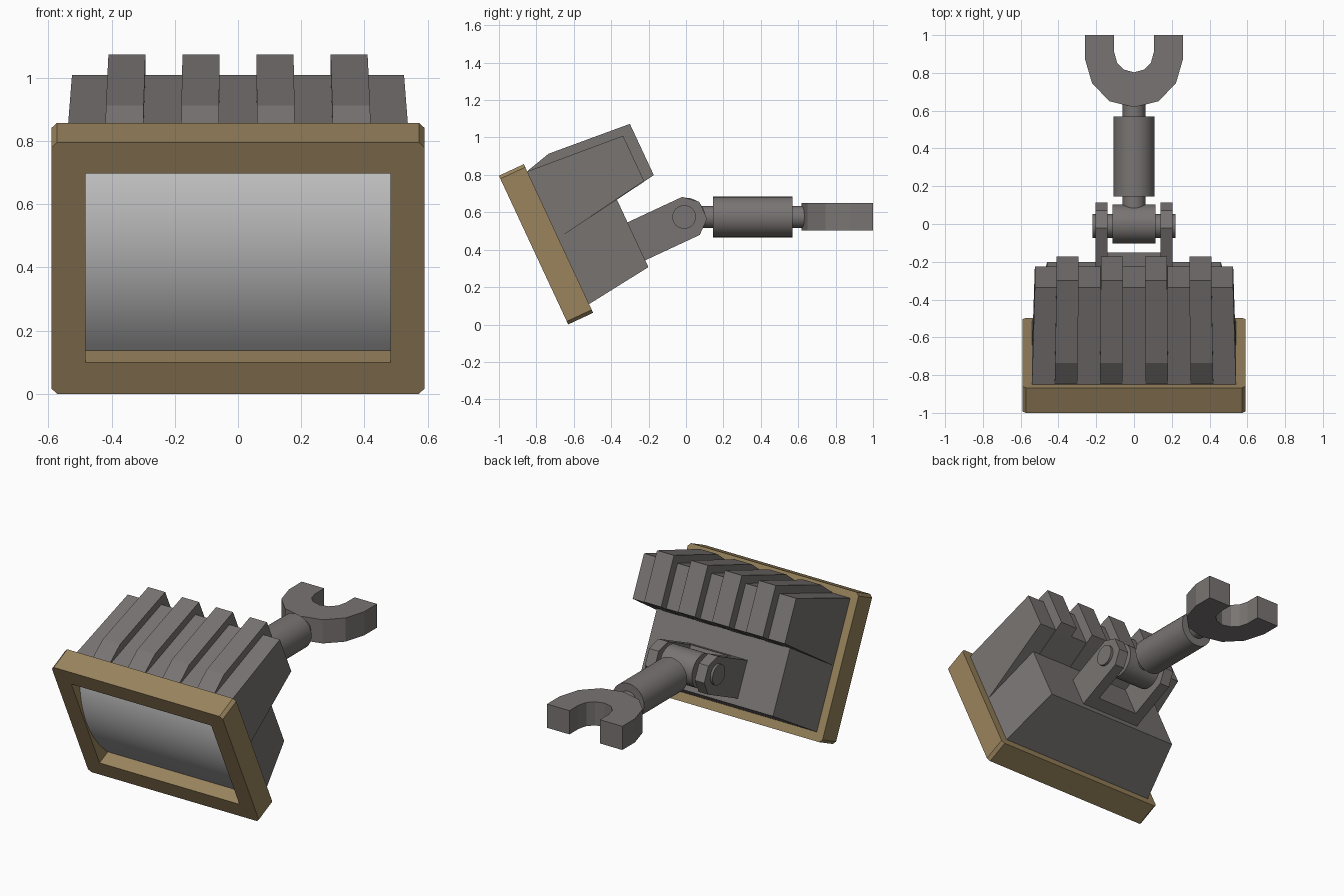
import bpy, bmesh, math
from mathutils import Matrix, Vector

cube = bpy.data.objects.get("Cube")
if cube:
    bpy.data.objects.remove(cube)


def material(name, rgb):
    m = bpy.data.materials.new(name)
    m.use_nodes = True
    m.diffuse_color = (*rgb, 1)
    m.node_tree.nodes["Principled BSDF"].inputs["Base Color"].default_value = (*rgb, 1)
    return m


GREY = material("dark_grey", (0.19, 0.175, 0.17))
TAN = material("tan", (0.32, 0.23, 0.11))
GLASS = material("light_grey", (0.64, 0.64, 0.64))

# The lamp head is modelled upright (x across, y back, z up) and then tilted
HEAD = Matrix.Translation((0, -0.815, 0.398)) @ Matrix.Rotation(math.radians(25), 4, 'X')
FRAME_BACK = 0.147


def finish(name, bm, mat, matrix=None, smooth=False):
    bmesh.ops.recalc_face_normals(bm, faces=bm.faces)
    if matrix:
        bm.transform(matrix)
    mesh = bpy.data.meshes.new(name)
    bm.to_mesh(mesh)
    bm.free()
    mesh.materials.append(mat)
    if smooth:
        mesh.shade_smooth()
        mesh.set_sharp_from_angle(angle=math.radians(35))
    ob = bpy.data.objects.new(name, mesh)
    bpy.context.collection.objects.link(ob)
    return ob


def side_prism(name, profile, x0, x1, mat, taper=0.0, smooth=False):
    """Extrude a (back, up) profile across x, narrowing towards the back."""
    bm = bmesh.new()
    ends = [[bm.verts.new((x * (1 - taper * (w - FRAME_BACK)), w, v)) for w, v in profile]
            for x in (x0, x1)]
    for loop in ends:
        bm.faces.new(loop)
    n = len(profile)
    for i in range(n):
        j = (i + 1) % n
        bm.faces.new((ends[0][i], ends[0][j], ends[1][j], ends[1][i]))
    return finish(name, bm, mat, HEAD, smooth)


def rod(name, center, radius, length, axis):
    bm = bmesh.new()
    turn = Vector((0, 0, 1)).rotation_difference(Vector(axis)).to_matrix().to_4x4()
    bmesh.ops.create_cone(bm, cap_ends=True, segments=32, radius1=radius, radius2=radius,
                          depth=length, matrix=Matrix.Translation(center) @ turn)
    return finish(name, bm, GREY, smooth=True)


# Frame: rectangular ring with clipped outer corners
def rect_loop(hx, hz, cut):
    pts = []
    for sx, sz in ((1, 1), (-1, 1), (-1, -1), (1, -1)):
        pair = [(sx * hx, sz * (hz - cut)), (sx * (hx - cut), sz * hz)]
        pts += pair if sx * sz > 0 else pair[::-1]
    return pts


bm = bmesh.new()
outer, inner = rect_loop(0.59, 0.4385, 0.018), rect_loop(0.483, 0.33, 0)
loops = [[bm.verts.new((x, y, z)) for x, z in pts]
         for pts, y in ((outer, 0), (outer, FRAME_BACK), (inner, FRAME_BACK), (inner, 0))]
for k in range(4):
    a, b = loops[k], loops[(k + 1) % 4]
    for i in range(8):
        j = (i + 1) % 8
        bm.faces.new((a[i], a[j], b[j], b[i]))
bmesh.ops.remove_doubles(bm, verts=bm.verts, dist=0.0001)
finish("front_frame", bm, TAN, HEAD)

# Bulging lens
STEPS = 20
arc = []
for i in range(STEPS + 1):
    t = 2 * i / STEPS - 1
    arc.append((0.01 + 0.08 * t * t, 0.33 * t))
side_prism("lens", arc + [(FRAME_BACK, 0.33), (FRAME_BACK, -0.33)],
           -0.483, 0.483, GLASS, smooth=True)

# Housing: upper and lower boxes
side_prism("upper_housing", [(0.14, 0.396), (0.692, 0.352), (0.692, 0.086), (0.14, 0)],
           -0.54, 0.54, GREY, taper=0.051)
side_prism("lower_housing", [(0.14, 0.0), (0.518, 0.058), (0.518, -0.342), (0.14, -0.388)],
           -0.54, 0.54, GREY, taper=0.4)

# Cooling ribs wrapping over the top and back
RIB = [(0.14, 0.39), (0.157, 0.399), (0.29, 0.433), (0.752, 0.394), (0.752, 0.092),
       (0.68, 0.08), (0.14, 0.0)]
for i, x in enumerate((-0.36, -0.12, 0.12, 0.36)):
    side_prism(f"cooling_rib_{i + 1}", RIB, x - 0.06, x + 0.06, GREY, taper=0.04)

# Bracket: base and two plates with clipped ends
MID = -0.19
plate = [(0.51, MID + 0.112), (0.84, MID + 0.112), (0.912, MID + 0.05),
         (0.912, MID - 0.05), (0.84, MID - 0.112), (0.51, MID - 0.112)]
for side, x in (("right", -0.172), ("left", 0.172)):
    side_prism(f"bracket_plate_{side}", plate, x - 0.033, x + 0.033, GREY)
side_prism("bracket_base", [(0.51, MID + 0.112), (0.592, MID + 0.112),
                            (0.592, MID - 0.112), (0.51, MID - 0.112)], -0.15, 0.15, GREY)

# Hinge and arm
Z = 0.575
rod("hinge_pin", (0, -0.01, Z), 0.063, 0.44, (1, 0, 0))
rod("hinge_barrel", (0, 0, Z), 0.103, 0.225, (1, 0, 0))
rod("arm_core", (0, 0.36, Z), 0.06, 0.60, (0, 1, 0))
rod("arm_sleeve", (0, 0.357, Z), 0.109, 0.425, (0, 1, 0))

# Open clamp, mirrored from one half of its outline
outer_half = [(0, 0.618), (0.13, 0.65), (0.222, 0.745), (0.26, 0.875), (0.26, 1.0)]
inner_half = [(0, 0.803), (0.055, 0.818), (0.09, 0.855), (0.105, 0.91), (0.105, 1.0)]
bm = bmesh.new()
for s in (1, -1):
    for i in range(4):
        quad = (outer_half[i], outer_half[i + 1], inner_half[i + 1], inner_half[i])
        bm.faces.new([bm.verts.new((s * x, y, 0.502)) for x, y in quad])
bmesh.ops.remove_doubles(bm, verts=bm.verts, dist=0.0001)
bmesh.ops.recalc_face_normals(bm, faces=bm.faces)
grown = bmesh.ops.extrude_face_region(bm, geom=bm.faces[:], use_keep_orig=True)["geom"]
bmesh.ops.translate(bm, vec=(0, 0, 0.148),
                    verts=[g for g in grown if isinstance(g, bmesh.types.BMVert)])
finish("clamp", bm, GREY)
